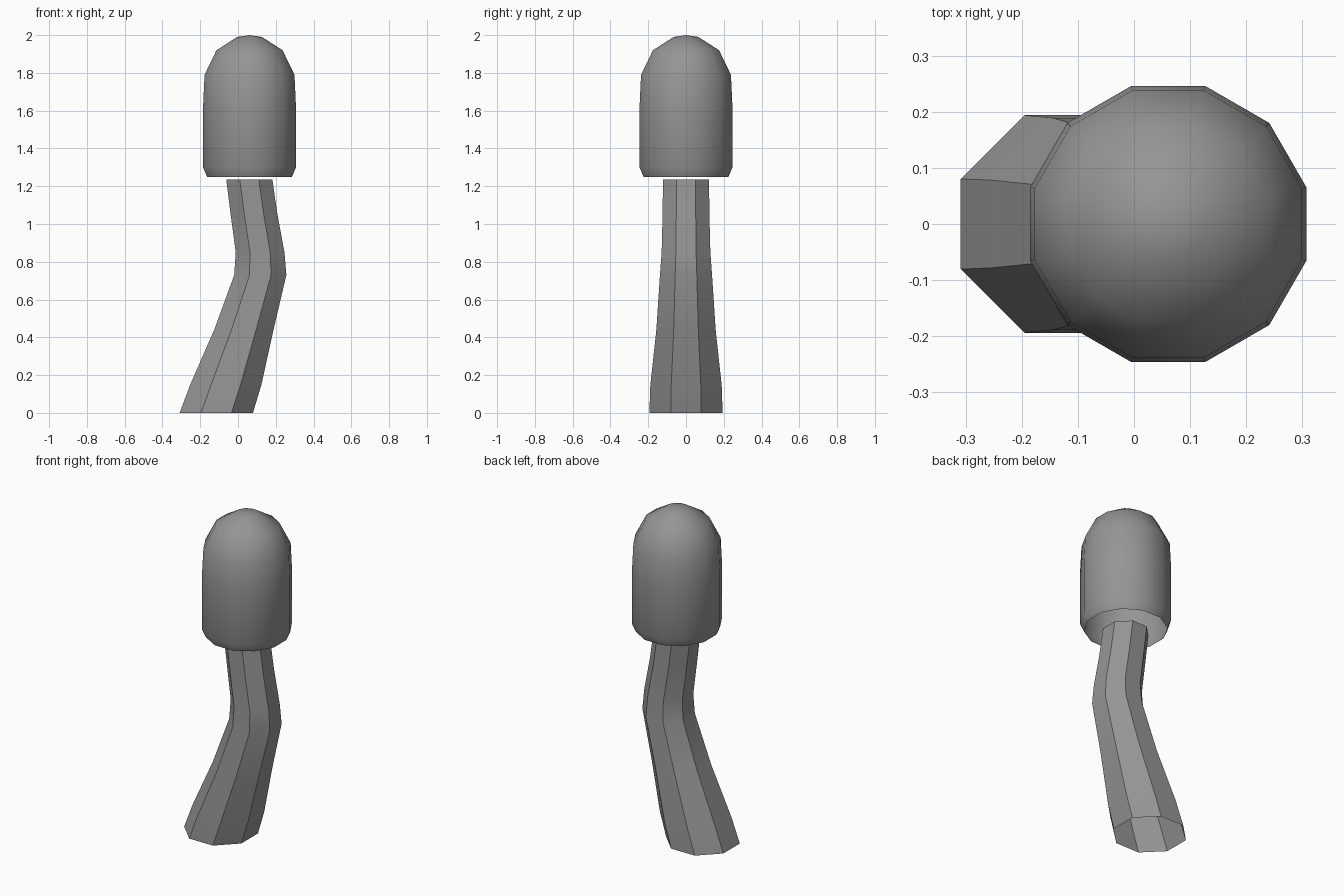
import bpy, bmesh
from math import pi, cos, sin, radians

if "Cube" in bpy.data.objects:
    bpy.data.objects.remove(bpy.data.objects["Cube"])

# Dark grey shared by both parts
grey = bpy.data.materials.new("dark_grey")
grey.diffuse_color = (0.3, 0.3, 0.3, 1)
grey.use_nodes = True
grey.node_tree.nodes["Principled BSDF"].inputs["Base Color"].default_value = grey.diffuse_color


def lathe(name, sides, rings, tip=None):
    """Loft polygon rings given as (centre x, z, half width across flats)."""
    bm = bmesh.new()
    loops = []
    for cx, z, half in rings:
        r = half / cos(pi / sides)
        loops.append([bm.verts.new((cx + r * cos(2 * pi * (i + 0.5) / sides),
                                    r * sin(2 * pi * (i + 0.5) / sides), z))
                      for i in range(sides)])
    for a, b in zip(loops, loops[1:]):
        for i in range(sides):
            j = (i + 1) % sides
            bm.faces.new((a[i], a[j], b[j], b[i]))
    if tip:
        top = bm.verts.new(tip)
        for i in range(sides):
            bm.faces.new((loops[-1][i], loops[-1][(i + 1) % sides], top))
    mesh = bpy.data.meshes.new(name)
    bm.to_mesh(mesh)
    bm.free()
    mesh.materials.append(grey)
    obj = bpy.data.objects.new(name, mesh)
    bpy.context.collection.objects.link(obj)
    bpy.ops.object.select_all(action='DESELECT')
    obj.select_set(True)
    bpy.context.view_layer.objects.active = obj
    bpy.ops.object.shade_smooth_by_angle(angle=radians(40))
    return obj


# Bent, tapering octagonal stem, open at both ends
lathe("stem", 8, [(-0.115, 0, 0.194), (-0.066, 0.145, 0.189), (0.031, 0.44, 0.157),
                  (0.118, 0.73, 0.138), (0.117, 0.85, 0.129), (0.085, 1.05, 0.124),
                  (0.06, 1.235, 0.122)])

# Twelve-sided rounded head with a chamfered, open base
HX = 0.061
lathe("head", 12, [(HX, z, r) for z, r in
                   [(1.25, 0.225), (1.30, 0.246), (1.62, 0.246), (1.79, 0.238),
                    (1.92, 0.175), (1.99, 0.066)]],
      tip=(HX, 0, 2.0))
